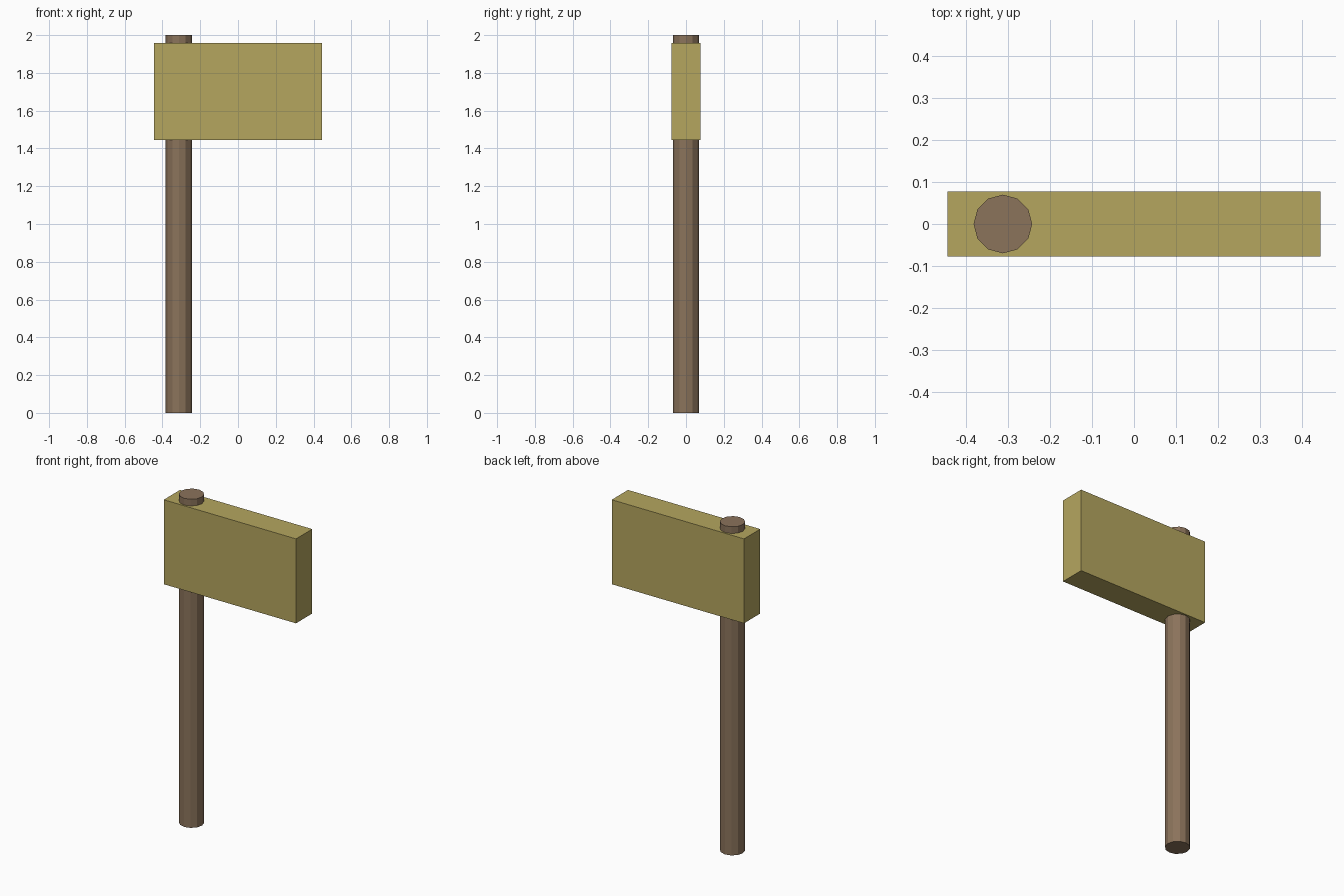
import bpy

cube = bpy.data.objects.get("Cube")
if cube:
    bpy.data.objects.remove(cube, do_unlink=True)


def srgb(r, g, b):
    """Convert 0-255 display values to a linear colour."""
    def lin(v):
        v /= 255
        return v / 12.92 if v <= 0.04045 else ((v + 0.055) / 1.055) ** 2.4
    return (lin(r), lin(g), lin(b), 1)


def material(name, colour):
    mat = bpy.data.materials.new(name)
    mat.use_nodes = True
    mat.diffuse_color = colour
    mat.node_tree.nodes["Principled BSDF"].inputs["Base Color"].default_value = colour
    return mat


def finish(name, mat):
    obj = bpy.context.object
    obj.name = obj.data.name = name
    obj.data.materials.append(mat)
    return obj


brown = material("brown wood", srgb(139, 115, 91))
tan = material("olive tan", srgb(181, 166, 95))

# Twelve-sided pole, passing through the board
bpy.ops.mesh.primitive_cylinder_add(vertices=12, radius=0.07, depth=2,
                                    location=(-0.313, 0, 1))
finish("pole", brown)

# Flat board near the top of the pole
bpy.ops.mesh.primitive_cube_add(size=1, location=(0, 0, 1.702))
board = finish("sign_board", tan)
board.scale = (0.89, 0.156, 0.514)
